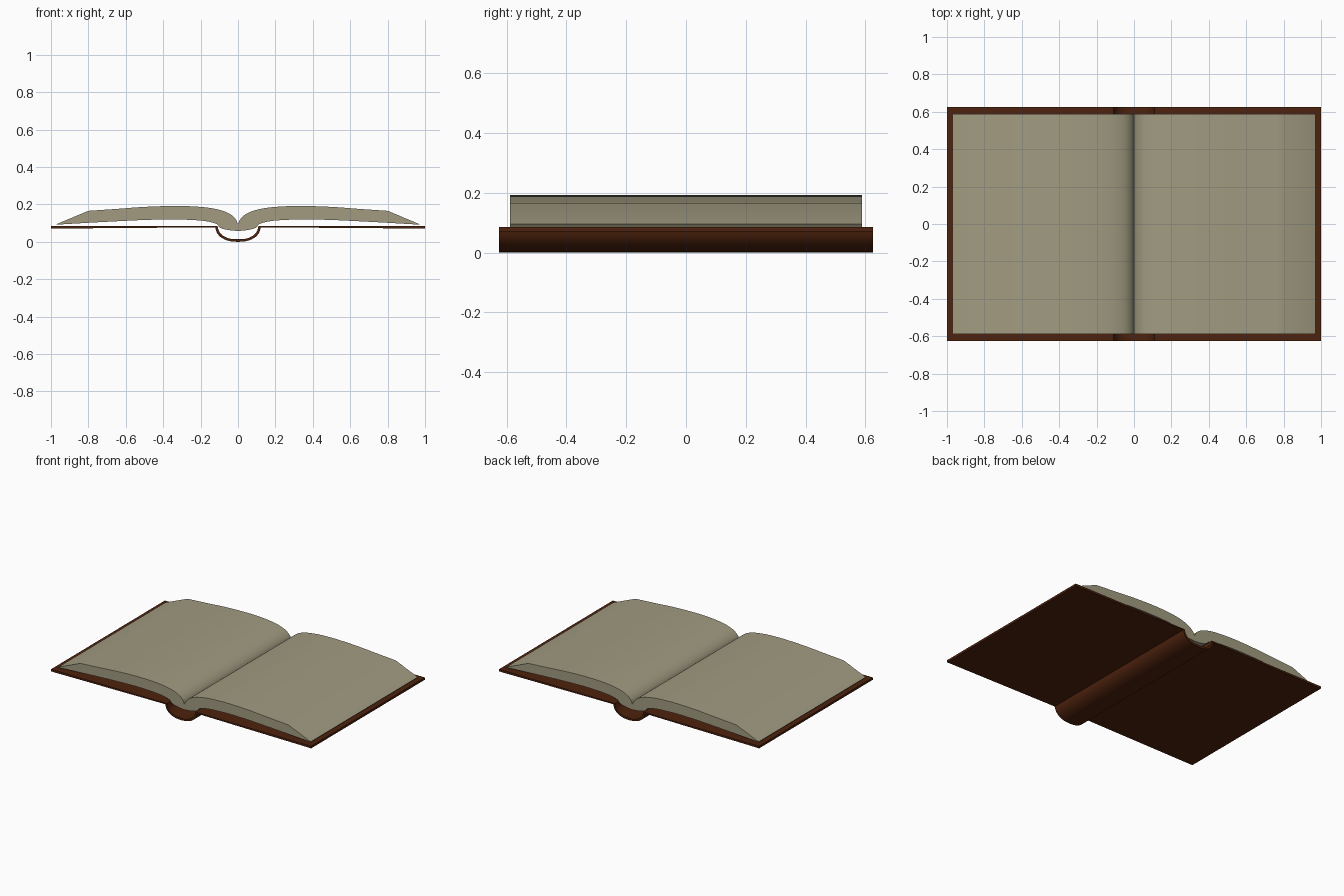
import bpy, bmesh, math
from mathutils import Vector

cube = bpy.data.objects.get("Cube")
if cube:
    bpy.data.objects.remove(cube)


def material(name, rgb):
    m = bpy.data.materials.new(name)
    m.use_nodes = True
    m.diffuse_color = (*rgb, 1)
    bsdf = m.node_tree.nodes["Principled BSDF"]
    bsdf.inputs["Base Color"].default_value = (*rgb, 1)
    bsdf.inputs["Roughness"].default_value = 0.8
    return m


paper = material("aged paper", (0.36, 0.33, 0.22))
leather = material("brown leather", (0.075, 0.016, 0.004))


def smooth_path(pts, steps=4):
    """Rounded path through the given points."""
    p = [Vector(q) for q in pts]
    p = [2 * p[0] - p[1]] + p + [2 * p[-1] - p[-2]]
    out = []
    for a, b, c, d in zip(p, p[1:], p[2:], p[3:]):
        for i in range(steps):
            t = i / steps
            out.append(0.5 * (2 * b + (c - a) * t + (2 * a - 5 * b + 4 * c - d) * t * t
                              + (3 * b - a - 3 * c + d) * t ** 3))
    return out + [p[-2]]


def mirrored(half):
    """Path from the right end to the left end, given the half from x = 0 outward."""
    return [Vector((-q[0], q[1])) for q in reversed(half)] + [Vector(q) for q in half[1:]]


def extrude_strip(name, top, bottom, depth, mat, angle):
    """Solid between two matching paths, extruded along y."""
    bm = bmesh.new()
    rows = [[[bm.verts.new((q[0], y, q[1])) for q in path] for path in (top, bottom)]
            for y in (-depth, depth)]
    (ft, fb), (bt, bb) = rows
    for i in range(len(top) - 1):
        j = i + 1
        for quad in ((ft[i], ft[j], bt[j], bt[i]), (fb[j], fb[i], bb[i], bb[j]),
                     (fb[i], fb[j], ft[j], ft[i]), (bb[j], bb[i], bt[i], bt[j])):
            bm.faces.new(quad)
    for i in (0, -1):
        bm.faces.new((ft[i], bt[i], bb[i], fb[i]))
    bmesh.ops.recalc_face_normals(bm, faces=bm.faces)
    mesh = bpy.data.meshes.new(name)
    bm.to_mesh(mesh)
    bm.free()
    mesh.materials.append(mat)
    obj = bpy.data.objects.new(name, mesh)
    bpy.context.collection.objects.link(obj)
    bpy.ops.object.select_all(action='DESELECT')
    obj.select_set(True)
    bpy.context.view_layer.objects.active = obj
    bpy.ops.object.shade_smooth_by_angle(angle=math.radians(angle))
    return obj


# Page block: arched leaves falling into the gutter, bevelled fore edges
page_top = smooth_path([(0, 0.095), (0.015, 0.125), (0.05, 0.153), (0.11, 0.174), (0.2, 0.187),
                        (0.33, 0.192), (0.5, 0.187), (0.65, 0.176), (0.8, 0.166)])
page_top.append(Vector((0.97, 0.095)))
page_bottom = smooth_path([(0, 0.058), (0.05, 0.063), (0.095, 0.075), (0.12, 0.098), (0.2, 0.114),
                           (0.35, 0.12), (0.5, 0.117), (0.65, 0.11), (0.8, 0.102)])
page_bottom.append(Vector((0.97, 0.092)))
extrude_strip("page_block", mirrored(page_top), mirrored(page_bottom), 0.588, paper, 19)

# Cover boards: thin slabs, slightly thicker at the outer edge
for side, name in ((1, "left_cover_board"), (-1, "right_cover_board")):
    extrude_strip(name, [(side * 0.11, 0.086), (side, 0.086)],
                  [(side * 0.11, 0.078), (side, 0.071)], 0.625, leather, 30)

# Spine: rounded channel joining the boards
outer = smooth_path([(0, 0), (0.045, 0.004), (0.085, 0.02), (0.112, 0.047), (0.124, 0.085)], 3)
inner = smooth_path([(0, 0.014), (0.042, 0.017), (0.077, 0.031), (0.1, 0.054), (0.11, 0.085)], 3)
extrude_strip("spine", mirrored(inner), mirrored(outer), 0.625, leather, 40)
